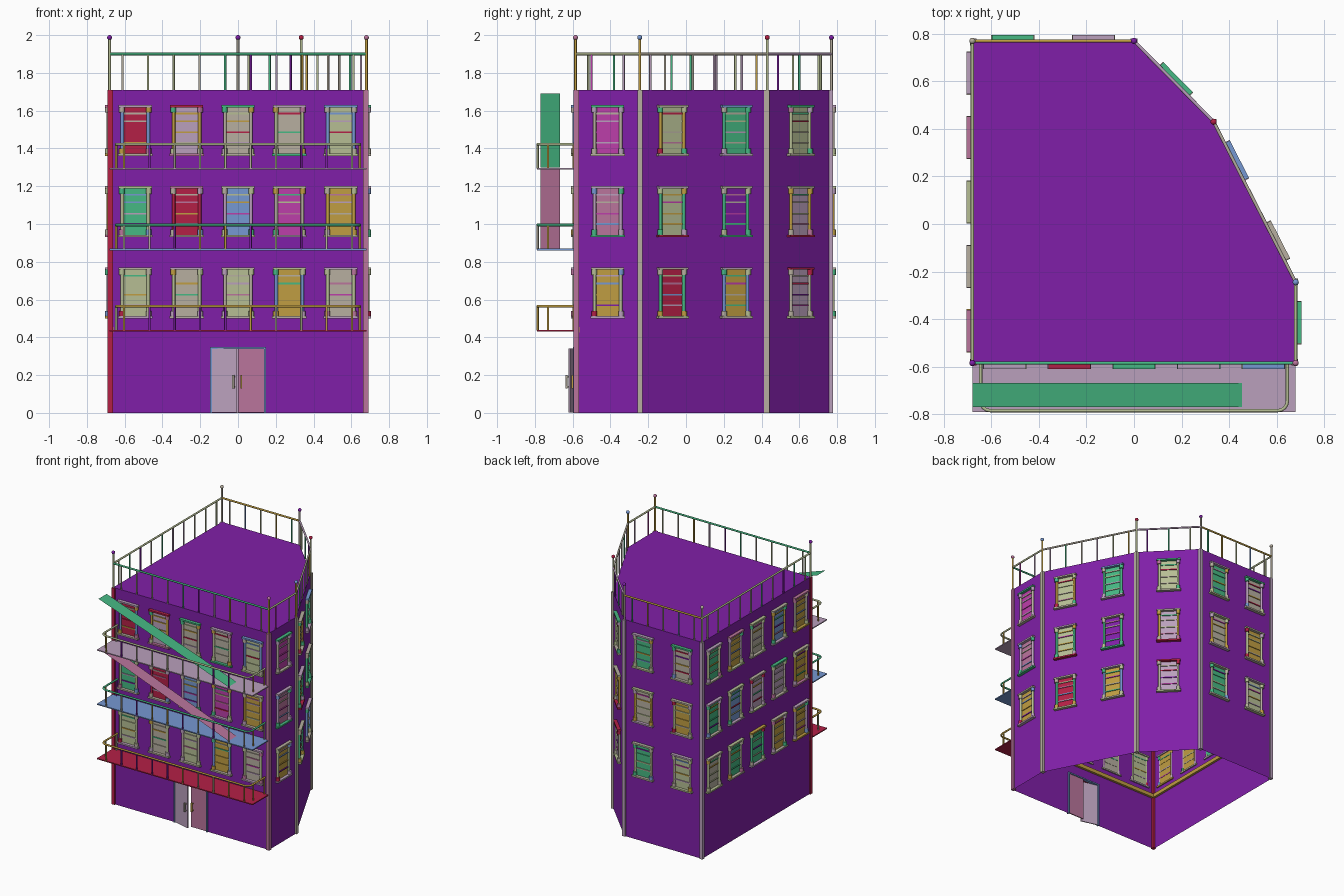
import bpy, bmesh, math, random
from mathutils import Matrix, Vector

if "Cube" in bpy.data.objects:
    bpy.data.objects.remove(bpy.data.objects["Cube"], do_unlink=True)
random.seed(4)

# Palette: letter -> plain name and display colour
PALETTE = {
    "P": ("purple", "801FA8"), "M": ("mauve", "BAA0BC"), "K": ("warm_grey", "B7AFA0"),
    "L": ("pale_olive", "B6BE94"), "G": ("gold", "C09E42"), "E": ("green", "46B883"),
    "B": ("blue", "7698D2"), "R": ("red", "B42046"), "F": ("magenta", "BC3EAA"),
    "D": ("dusty_pink", "BA759C"),
}
KEYS = "".join(PALETTE)
TRIM = "KKKLLLMMDGGEEBR"    # mix used for small trim


def linear(c):
    return c / 12.92 if c <= 0.04045 else ((c + 0.055) / 1.055) ** 2.4


MATS = []
for label, code in PALETTE.values():
    rgba = [linear(int(code[i:i + 2], 16) / 255) for i in (0, 2, 4)] + [1]
    m = bpy.data.materials.new(label)
    m.use_nodes = True
    m.diffuse_color = rgba
    m.node_tree.nodes["Principled BSDF"].inputs["Base Color"].default_value = rgba
    MATS.append(m)


def finish(bm, name, matrix=None):
    mesh = bpy.data.meshes.new(name)
    bm.to_mesh(mesh)
    bm.free()
    for m in MATS:
        mesh.materials.append(m)
    obj = bpy.data.objects.new(name, mesh)
    if matrix:
        obj.matrix_world = matrix
    bpy.context.collection.objects.link(obj)


def paint(verts, key):
    faces = {f for v in verts for f in v.link_faces}
    for f in faces:
        f.material_index = KEYS.index(key)
    return faces


def box(bm, x, y, z, key):
    """Box from three (low, high) ranges."""
    mid = Vector([sum(r) / 2 for r in (x, y, z)])
    size = Vector([r[1] - r[0] for r in (x, y, z)])
    mat = Matrix.Translation(mid) @ Matrix.Diagonal(size).to_4x4()
    paint(bmesh.ops.create_cube(bm, size=1, matrix=mat)["verts"], key)


def post(bm, x, y, z0, z1, r, key):
    """Round upright with smooth sides."""
    mat = Matrix.Translation((x, y, (z0 + z1) / 2))
    verts = bmesh.ops.create_cone(bm, cap_ends=True, segments=16, radius1=r, radius2=r,
                                  depth=z1 - z0, matrix=mat)["verts"]
    for f in paint(verts, key):
        f.smooth = len(f.verts) == 4


def rail(name, points, r, key):
    cu = bpy.data.curves.new(name, "CURVE")
    cu.dimensions = "3D"
    cu.bevel_depth, cu.bevel_resolution, cu.use_fill_caps = r, 4, True
    sp = cu.splines.new("POLY")
    sp.points.add(len(points) - 1)
    for p, co in zip(sp.points, points):
        p.co = (*co, 1)
    sp.use_smooth = True
    cu.materials.append(MATS[KEYS.index(key)])
    bpy.context.collection.objects.link(bpy.data.objects.new(name, cu))


# Footprint, counterclockwise from the front right-hand corner of the model
CORNERS = [(-.68, -.585), (.68, -.585), (.68, -.245), (.335, .43), (0, .77), (-.68, .77)]
TOP, RAIL_TOP = 1.71, 1.9
ROWS = [.5, .93, 1.36]
WIN_H, WIN_W = .27, .062
DOOR_W, DOOR_H = .145, .345

# Wall name, rail colour, then colours per row from the bottom: panes, jambs, lintels, sills
WALLS = [
    ("front", "E", ["LKLGK", "ERBFG", "RMKKL"], ["LLKBL", "LRMKG", "BGKLB"],
     ["KMKLM", "LDKKK", "MREMB"], ["MKKKM", "KKLMK", "KDKEL"]),
    ("left", "L", ["G", "D", "F"], ["L", "M", "K"], ["K", "M", "E"], ["M", "E", "K"]),
    ("diagonal", "K", ["RG", "LP", "LE"], ["EB", "EE", "GE"],
     ["KM", "MK", "KB"], ["LK", "RE", "KM"]),
    ("short_diagonal", "M", ["M", "M", "L"], ["K", "G", "L"], ["R", "K", "E"], ["L", "R", "K"]),
    ("back", "G", ["EL", "KG", "EK"], ["LK", "GL", "KM"], ["KM", "LK", "ME"], ["KL", "MK", "LK"]),
    ("right", "L", ["KEEGG", "EBMMG", "EGKBG"], ["LKEKM", "KLMKG", "LMKGK"],
     ["KLGKM", "MLKEK", "MDLKD"], ["LKMKG", "KMLKD", "KLKMG"]),
]


def window(name, matrix, pane, jamb, lintel, sill):
    bm = bmesh.new()
    box(bm, (-WIN_W, WIN_W), (-.002, .002), (0, WIN_H), pane)
    for z in (.07, .125, .185, .225):          # cross bars
        box(bm, (-WIN_W, WIN_W), (-.008, .004), (z - .004, z + .004), random.choice(TRIM + "FP"))
    for s in (-1, 1):                          # round jambs with thicker ends
        post(bm, s * .069, -.007, .01, WIN_H - .01, .009, jamb)
        for z in (.012, WIN_H - .04):
            post(bm, s * .071, -.009, z, z + .028, .0145, random.choice((jamb, *TRIM)))
    for w, z, key in ((.091, 0, sill), (.088, WIN_H - .012, lintel)):
        box(bm, (-w, w), (-.025, .01), (z, z + .012), key)
    finish(bm, name, matrix)


for i, (side, rail_key, *rows) in enumerate(WALLS):
    a, b = Vector((*CORNERS[i], 0)), Vector((*CORNERS[(i + 1) % 6], 0))
    length, n = (b - a).length, len(rows[0][0])
    frame = Matrix.Translation(a) @ Matrix.Rotation(math.atan2(b.y - a.y, b.x - a.x), 4, "Z")
    centres = [(k + .5) * length / n for k in range(n)]

    # Wall sheet with openings
    holes = [(c - WIN_W, c + WIN_W, z, z + WIN_H) for c in centres for z in ROWS]
    if side == "front":
        holes.append((length / 2 - DOOR_W, length / 2 + DOOR_W, 0, DOOR_H))
    us = sorted({0, length, *(u for h in holes for u in h[:2])})
    zs = sorted({0, TOP, *(z for h in holes for z in h[2:])})
    bm = bmesh.new()
    for u0, u1 in zip(us, us[1:]):
        for z0, z1 in zip(zs, zs[1:]):
            u, z = (u0 + u1) / 2, (z0 + z1) / 2
            if not any(h[0] < u < h[1] and h[2] < z < h[3] for h in holes):
                bm.faces.new([bm.verts.new((p, 0, q)) for p, q in
                              ((u0, z0), (u1, z0), (u1, z1), (u0, z1))])
    bmesh.ops.remove_doubles(bm, verts=bm.verts, dist=1e-5)
    finish(bm, side + "_wall", frame)

    # Inner trim band
    bm = bmesh.new()
    box(bm, (0, length), (.002, .02), (.425, .455), "G")
    finish(bm, side + "_inner_trim", frame)

    for row, (z, *keys) in enumerate(zip(ROWS, *rows)):
        for k, c in enumerate(centres):
            window(f"{side}_window_{row}_{k}", frame @ Matrix.Translation((c, 0, z)),
                   *(key[k] for key in keys))

    # Roof railing
    bm = bmesh.new()
    count = int(length / .125)
    for k in range(count):
        post(bm, (k + .5) * length / count, 0, TOP, RAIL_TOP, .006, random.choice(TRIM + "PFE"))
    finish(bm, side + "_roof_balusters", frame)
    rail(side + "_roof_rail", [(*p.xy, RAIL_TOP) for p in (a, b)], .007, rail_key)

# Roof
bm = bmesh.new()
bm.faces.new([bm.verts.new((x, y, TOP)) for x, y in CORNERS])
finish(bm, "roof")

# Square corner columns, roof poles and ball finials
for (x, y), column, pole, ball in zip(CORNERS, "RDKKMM", "LGGLKK", "PDBRPK"):
    bm = bmesh.new()
    cx, cy = x * .994, y * .994
    box(bm, (cx - .014, cx + .014), (cy - .014, cy + .014), (0, TOP - .001), column)
    finish(bm, "corner_column")
    bm = bmesh.new()
    post(bm, x, y, TOP, 1.985, .007, pole)
    finish(bm, "roof_pole")
    bm = bmesh.new()
    bmesh.ops.create_uvsphere(bm, u_segments=16, v_segments=12, radius=.013,
                              matrix=Matrix.Translation((x, y, 1.987)))
    for f in paint(bm.verts, ball):
        f.smooth = True
    finish(bm, "ball_finial")

# Balconies with rounded railings
FRONT, EDGE, OUT = -.585, .645, -.785
for z, slab, top in ((.435, "R", "G"), (.865, "B", "E"), (1.293, "M", "L")):
    bm = bmesh.new()
    box(bm, (-.68, .68), (-.79, FRONT), (z - .004, z + .004), slab)
    finish(bm, "balcony_floor")
    r = .04
    half = [(EDGE, FRONT)] + [(EDGE - r + r * math.cos(t), OUT + r - r * math.sin(t))
                              for t in [k * math.pi / 8 for k in range(5)]]
    path = half + [(-x, y) for x, y in reversed(half)]
    rail("balcony_rail", [(x, y, z + .13) for x, y in path], .007, top)
    bm = bmesh.new()
    spots = [((k - 4.5) * .134, OUT) for k in range(10)]
    spots += [(s * EDGE, y) for s in (-1, 1) for y in (-.73, FRONT - .01)]
    for x, y in spots:
        post(bm, x, y, z, z + .13, .006, random.choice("LLKGGP"))
    finish(bm, "balcony_balusters")

# Stair ramps as thin sheets
for low, high, key in ((.87, 1.297, "D"), (1.298, 1.69, "E")):
    bm = bmesh.new()
    bm.faces.new([bm.verts.new(p) for p in ((-.68, -.77, high), (.455, -.77, low),
                                            (.455, -.668, low), (-.68, -.668, high))])
    paint(bm.verts, key)
    finish(bm, "stair_ramp")

# Double door: the right-hand leaf stands slightly open
for s, key, handle, angle in ((-1, "M", "K", -14), (1, "D", "G", 0)):
    bm = bmesh.new()
    box(bm, sorted((0, -s * .139)), (-.004, .004), (.003, .34), key)
    grip = sorted((-s * .118, -s * .128))
    box(bm, grip, (-.022, -.014), (.13, .2), handle)
    for z in (.135, .187):
        box(bm, grip, (-.016, 0), (z, z + .008), handle)
    finish(bm, "door_leaf", Matrix.Translation((s * .14, FRONT, 0))
           @ Matrix.Rotation(math.radians(angle), 4, "Z"))
bm = bmesh.new()
for s in (-1, 1):
    box(bm, sorted((s * .137, s * .147)), (FRONT - .012, FRONT + .012), (0, DOOR_H), "B")
box(bm, (-.147, .147), (FRONT - .012, FRONT + .012), (.339, .349), "B")
finish(bm, "door_frame")
